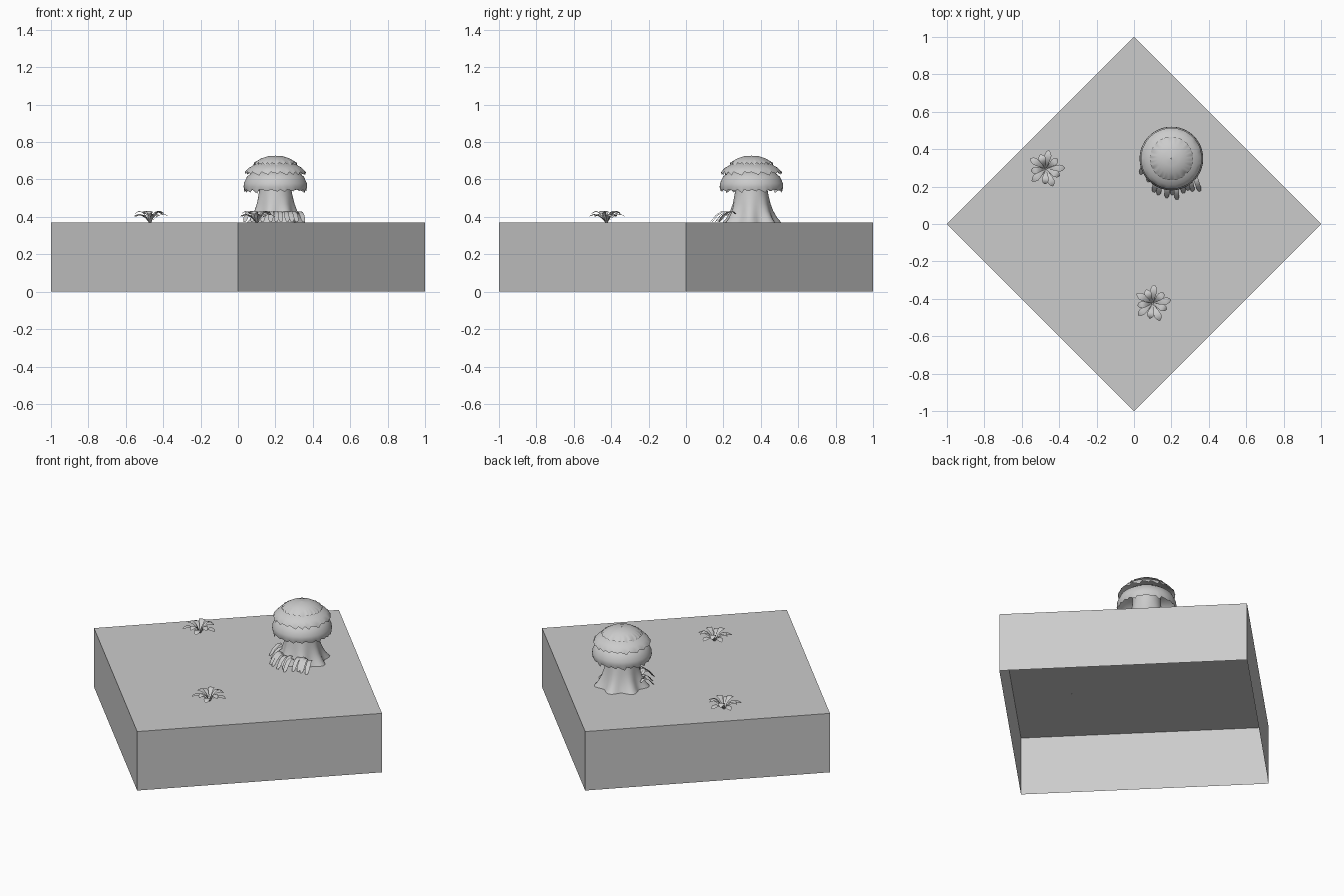
import bpy, bmesh, math, random
from mathutils import Vector

if "Cube" in bpy.data.objects:
    bpy.data.objects.remove(bpy.data.objects["Cube"])

random.seed(4)
mat = bpy.data.materials.new("light_grey")
mat.diffuse_color = (0.6, 0.6, 0.6, 1)
mat.use_nodes = True
mat.node_tree.nodes["Principled BSDF"].inputs["Base Color"].default_value = mat.diffuse_color
TOP = 0.37
TREE = Vector((0.2, 0.35, 0))


def make(name, verts, faces, smooth=True):
    me = bpy.data.meshes.new(name)
    me.from_pydata([tuple(v) for v in verts], [], faces)
    me.materials.append(mat)
    for p in me.polygons:
        p.use_smooth = smooth
    ob = bpy.data.objects.new(name, me)
    bpy.context.collection.objects.link(ob)
    return ob


def lathe(name, rings, n, radius, height):
    """Rings of (r, z) bent by radius(r, i, k) and height(z, i, k)."""
    verts, faces = [], []
    for k, (r, z) in enumerate(rings):
        for i in range(n):
            a = 2 * math.pi * i / n
            rr = radius(r, a, k)
            verts.append(TREE + Vector((rr * math.cos(a), rr * math.sin(a), height(z, i, k))))
    for k in range(len(rings) - 1):
        for i in range(n):
            j = (i + 1) % n
            faces.append((k * n + i, k * n + j, (k + 1) * n + j, (k + 1) * n + i))
    return make(name, verts, faces)


def leaf(verts, faces, path, side, widths):
    """Adds a slightly creased strip along a path."""
    s = len(verts)
    for p, w in zip(path, widths):
        for t in (-1, 0, 1):
            verts.append(p + side * w * t - Vector((0, 0, 0.15 * w * abs(t))))
    for k in range(len(path) - 1):
        for t in (0, 1):
            a = s + k * 3 + t
            faces.append((a, a + 1, a + 4, a + 3))


# Diamond ground block, open underneath
corners = [(1, 0), (0, 1), (-1, 0), (0, -1)]
make("ground_block", [(x, y, z) for z in (0, TOP) for x, y in corners],
     [(i, (i + 1) % 4, (i + 1) % 4 + 4, i + 4) for i in range(4)] + [(4, 5, 6, 7)], False)

# Trunk with flared root lobes
trunk = [(0.145, 0.37), (0.128, 0.395), (0.112, 0.43), (0.1, 0.47), (0.09, 0.52),
         (0.082, 0.57), (0.08, 0.62), (0.07, 0.67)]
lathe("trunk", trunk, 56,
      lambda r, a, k: r * (1 + 0.11 * math.cos(7 * a + 0.6) * max(0, 1 - k / 4)),
      lambda z, i, k: z)

# Three leafy canopy tiers with ragged rims
tiers = [
    ("canopy_lower", [(0.005, 0.655), (0.07, 0.652), (0.12, 0.64), (0.152, 0.615),
                      (0.168, 0.58), (0.17, 0.56), (0.165, 0.54)]),
    ("canopy_middle", [(0.005, 0.695), (0.06, 0.692), (0.105, 0.683), (0.14, 0.663),
                       (0.155, 0.648), (0.163, 0.634)]),
    ("canopy_top", [(0.002, 0.727), (0.04, 0.724), (0.075, 0.713), (0.1, 0.698), (0.116, 0.683)]),
]
for name, rings in tiers:
    n = 80
    rag = []
    while len(rag) < n:  # sawtooth leaf tips of random length
        d = random.uniform(0.008, 0.026)
        steps = random.choice((3, 4, 5))
        rag += [0.008 - d * s / (steps - 1) for s in range(steps)]
    last = len(rings) - 1
    lathe(name, rings, n, lambda r, a, k: r,
          lambda z, i, k: z + (rag[i] * 0.8 if k == last else 0))

# Two rosette plants
for idx, (cx, cy) in enumerate([(-0.47, 0.295), (0.1, -0.425)]):
    verts, faces = [], []
    for i in range(10):
        a = math.radians(36 * i + 8 + random.uniform(-6, 6))
        d = Vector((math.cos(a), math.sin(a), 0))
        side = Vector((-d.y, d.x, 0))
        length = (0.1, 0.082)[i % 2]
        rise = (0.045, 0.062)[i % 2]
        path = [Vector((cx, cy, TOP)) + d * length * t + Vector((0, 0, rise * h))
                for t, h in ((0.05, 0), (0.25, 0.55), (0.5, 0.9), (0.72, 1), (0.9, 0.88), (1, 0.72))]
        leaf(verts, faces, path, side, (0.003, 0.008, 0.015, 0.019, 0.013, 0.002))
    make("plant_%d" % (idx + 1), verts, faces)

# Drooping blades round the front of the trunk
tips = [(0.035, 0.265), (0.075, 0.225), (0.105, 0.17), (0.13, 0.155), (0.175, 0.14), (0.205, 0.155),
        (0.23, 0.13), (0.265, 0.165), (0.29, 0.18), (0.315, 0.175), (0.352, 0.175)]
verts, faces = [], []
for x, y in tips:
    tip = Vector((x, y, TOP))
    d = Vector(((x - 0.2) * 0.35, -0.16, 0)).normalized()
    side = Vector((-d.y, d.x, 0))
    path = [tip - d * back + Vector((0, 0, h))
            for back, h in ((0.095, 0.045), (0.08, 0.06), (0.055, 0.058), (0.03, 0.04), (0.012, 0.018), (0, 0.004))]
    leaf(verts, faces, path, side, (0.006, 0.012, 0.013, 0.013, 0.012, 0.006))
make("drooping_blades", verts, faces)
